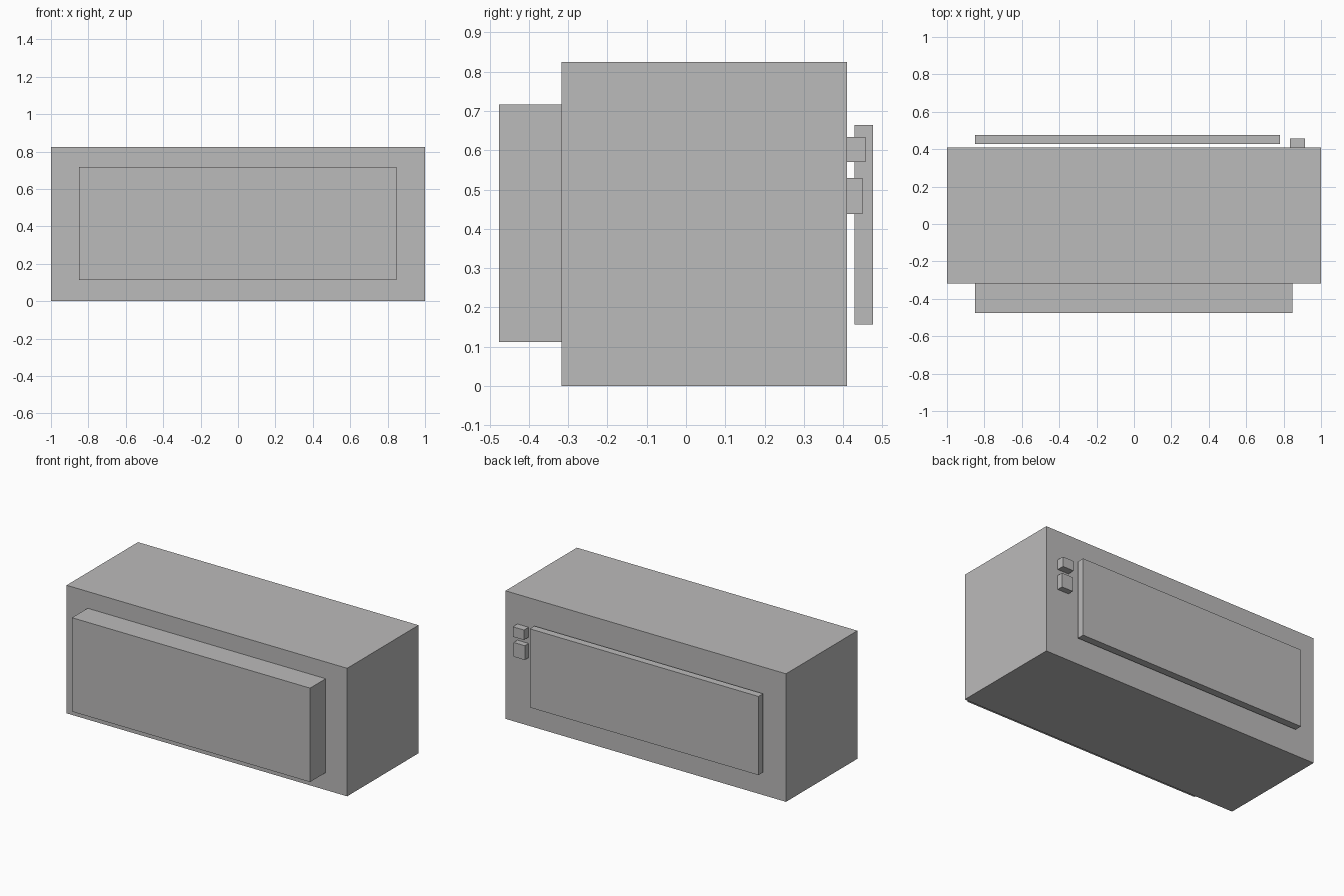
import bpy

if "Cube" in bpy.data.objects:
    bpy.data.objects.remove(bpy.data.objects["Cube"])

grey = bpy.data.materials.new("plain grey")
grey.diffuse_color = (0.5, 0.495, 0.495, 1)
grey.use_nodes = True
grey.node_tree.nodes["Principled BSDF"].inputs["Base Color"].default_value = grey.diffuse_color


def box(name, x, y, z):
    """Add a box from its (min, max) extents on each axis."""
    spans = (x, y, z)
    bpy.ops.mesh.primitive_cube_add(size=1, location=[(a + b) / 2 for a, b in spans])
    ob = bpy.context.object
    ob.name = name
    ob.scale = [b - a for a, b in spans]
    bpy.ops.object.transform_apply(location=False, rotation=False, scale=True)
    ob.data.materials.append(grey)
    return ob


# Main housing and the raised block on its front
box("body", (-1, 1), (-0.317, 0.41), (0, 0.825))
box("front_block", (-0.85, 0.847), (-0.476, -0.317), (0.112, 0.717))

# Thin panel standing just clear of the back
box("back_panel", (-0.85, 0.78), (0.429, 0.476), (0.157, 0.664))

# Two small buttons beside the panel
box("upper_button", (0.835, 0.915), (0.41, 0.457), (0.57, 0.634))
box("lower_button", (0.835, 0.915), (0.41, 0.449), (0.438, 0.53))
